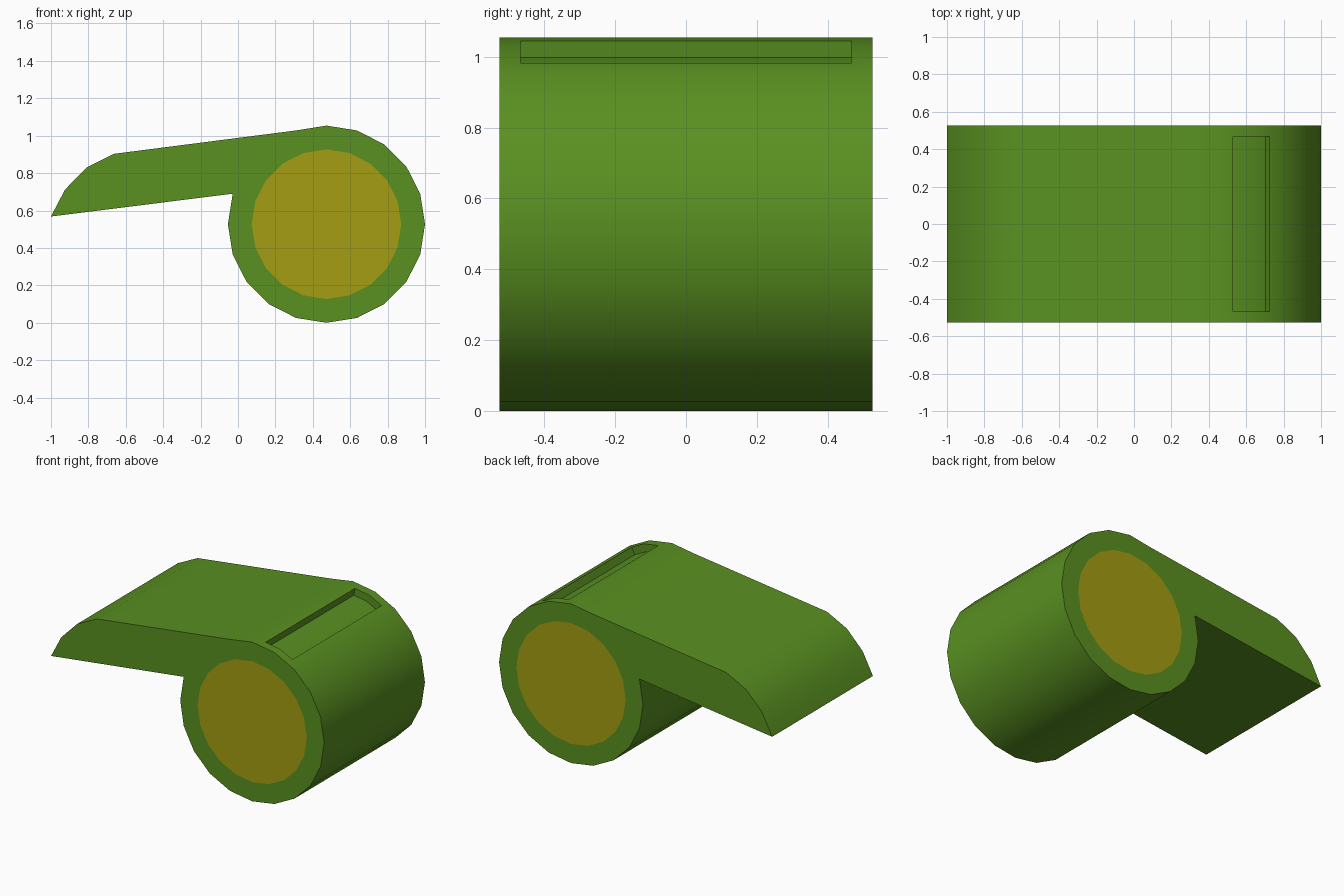
import bpy, bmesh
from math import sin, cos, radians

if "Cube" in bpy.data.objects:
    bpy.data.objects.remove(bpy.data.objects["Cube"])

CX, CZ, R, HALF = 0.473, 0.527, 0.527, 0.527


def material(name, rgb):
    m = bpy.data.materials.new(name)
    m.diffuse_color = (*rgb, 1)
    m.use_nodes = True
    m.node_tree.nodes["Principled BSDF"].inputs["Base Color"].default_value = m.diffuse_color
    return m


def arc(r, start, count):
    return [(CX + r * cos(radians(start - 18 * i)),
             CZ + r * sin(radians(start - 18 * i))) for i in range(count)]


def make_object(name, bm):
    bmesh.ops.recalc_face_normals(bm, faces=bm.faces[:])
    me = bpy.data.meshes.new(name)
    bm.to_mesh(me)
    bm.free()
    ob = bpy.data.objects.new(name, me)
    bpy.context.collection.objects.link(ob)
    return ob


def ring(bm, pts, y):
    vs = [bm.verts.new((x, y, z)) for x, z in pts]
    es = [bm.edges.new((vs[i], vs[(i + 1) % len(vs)])) for i in range(len(vs))]
    return vs, es


# Whistle body: mouthpiece and 20-sided chamber, with round inlaid side discs
profile = [(-1, 0.568), (-0.925, 0.712), (-0.81, 0.83), (-0.665, 0.903)]
profile += arc(R, 108, 18)
bm = bmesh.new()
rims = []
for y in (-HALF, HALF):
    outer, outer_edges = ring(bm, profile, y)
    inner, inner_edges = ring(bm, arc(0.4, 0, 20), y)
    bmesh.ops.triangle_fill(bm, edges=outer_edges + inner_edges, use_beauty=True)
    bm.faces.new(inner).material_index = 1
    rims.append(outer)
for i in range(len(profile)):
    j = (i + 1) % len(profile)
    bm.faces.new((rims[0][i], rims[0][j], rims[1][j], rims[1][i]))
body = make_object("whistle_body", bm)
body.data.materials.append(material("green", (0.10, 0.28, 0.015)))
body.data.materials.append(material("yellow", (0.37, 0.34, 0.006)))

# Air slot: shallow recess following the two top facets
slot = [(0.522, 0.998), (0.617, 0.981), (0.702, 0.938),
        (0.748, 1.03), (0.652, 1.085), (0.538, 1.10)]
bm = bmesh.new()
a, _ = ring(bm, slot, -0.467)
b, _ = ring(bm, slot, 0.467)
bm.faces.new(a)
bm.faces.new(b)
for i in range(6):
    j = (i + 1) % 6
    bm.faces.new((a[i], a[j], b[j], b[i]))
cutter = make_object("slot_cutter", bm)
cutter.data.materials.append(body.data.materials[0])
cutter.hide_render = True
cutter.hide_set(True)

mod = body.modifiers.new("air_slot", 'BOOLEAN')
mod.operation = 'DIFFERENCE'
mod.solver = 'EXACT'
mod.object = cutter
bpy.context.view_layer.objects.active = body
body.select_set(True)
bpy.ops.object.modifier_apply(modifier=mod.name)
bpy.data.objects.remove(cutter)
bpy.ops.object.shade_smooth_by_angle(angle=radians(30))
